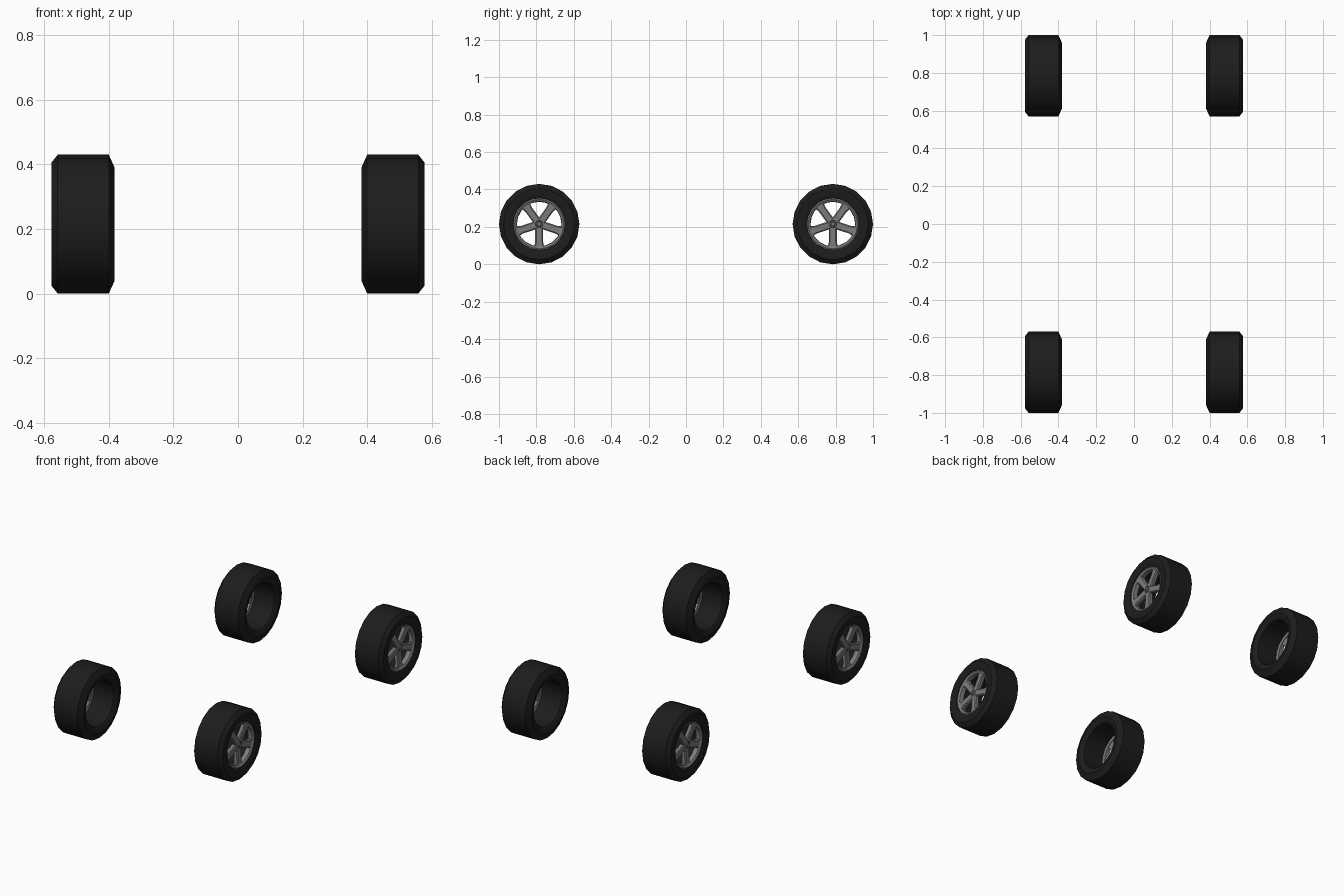
import bpy, bmesh
from math import sin, cos, pi, radians
from mathutils import Vector

if "Cube" in bpy.data.objects:
    bpy.data.objects.remove(bpy.data.objects["Cube"])

AXLE_Z, AXLE_Y = 0.215, 0.785


def material(name, v):
    m = bpy.data.materials.new(name)
    m.diffuse_color = (v, v, v, 1)
    m.use_nodes = True
    m.node_tree.nodes["Principled BSDF"].inputs["Base Color"].default_value = m.diffuse_color
    return m


RUBBER = material("rubber", 0.012)
METAL = material("metal", 0.2)
DARK = material("dark_metal", 0.08)


def finish(name, bm, mat):
    bmesh.ops.recalc_face_normals(bm, faces=bm.faces)
    me = bpy.data.meshes.new(name)
    bm.to_mesh(me)
    bm.free()
    me.materials.append(mat)
    ob = bpy.data.objects.new(name, me)
    bpy.context.collection.objects.link(ob)
    bpy.context.view_layer.objects.active = ob
    ob.select_set(True)
    bpy.ops.object.shade_smooth_by_angle(angle=radians(30))
    ob.select_set(False)
    return ob


def revolve(name, profile, sides, mat, closed=True):
    """Revolve (x, radius) points around the x axis."""
    bm = bmesh.new()
    rings = [[bm.verts.new((x, r * cos(2 * pi * i / sides), r * sin(2 * pi * i / sides)))
              for i in range(sides)] for x, r in profile]
    n = len(rings)
    for k in range(n if closed else n - 1):
        a, b = rings[k], rings[(k + 1) % n]
        for i in range(sides):
            j = (i + 1) % sides
            bm.faces.new((a[i], a[j], b[j], b[i]))
    if not closed:
        bm.faces.new(rings[0])
        bm.faces.new(rings[-1])
    return finish(name, bm, mat)


def spokes(name, sections, count, start, mat):
    """Bevelled spokes lofted through (radius, half width, front x, back x)."""
    bm = bmesh.new()
    for s in range(count):
        a = start + 2 * pi * s / count
        out, side = Vector((0, cos(a), sin(a))), Vector((0, -sin(a), cos(a)))
        loops = []
        for r, w, f, b in sections:
            pts = [(-w, b), (-w, f - 0.005), (-w + 0.006, f),
                   (w - 0.006, f), (w, f - 0.005), (w, b)]
            loops.append([bm.verts.new(out * r + side * t + Vector((x, 0, 0))) for t, x in pts])
        for p, q in zip(loops, loops[1:]):
            for i in range(6):
                j = (i + 1) % 6
                bm.faces.new((p[i], p[j], q[j], q[i]))
        bm.faces.new(loops[0])
        bm.faces.new(loops[-1])
    return finish(name, bm, mat)


# Parts of one wheel, outer face towards +x
tyre = revolve("tyre", [
    (0.400, 0.215), (0.558, 0.215), (0.578, 0.190), (0.578, 0.155), (0.570, 0.139),
    (0.535, 0.137), (0.396, 0.139), (0.387, 0.150), (0.382, 0.175)], 20, RUBBER)
rim = revolve("rim", [
    (0.566, 0.139), (0.569, 0.132), (0.562, 0.121), (0.535, 0.119), (0.532, 0.138)], 20, METAL)
star = spokes("spokes", [
    (0.010, 0.021, 0.558, 0.536), (0.030, 0.021, 0.558, 0.536),
    (0.095, 0.021, 0.562, 0.538), (0.123, 0.027, 0.562, 0.538)], 5, radians(54), METAL)
hub = revolve("hub", [
    (0.534, 0.026), (0.556, 0.026), (0.560, 0.019), (0.556, 0.016)], 20, DARK, closed=False)
cap = revolve("hub_cap", [
    (0.550, 0.013), (0.562, 0.013), (0.565, 0.009)], 12, METAL, closed=False)

# Place the four wheels, mirrored left to right
for part in (tyre, rim, star, hub, cap):
    base = part.name
    right = part.data
    left = right.copy()
    for v in left.vertices:
        v.co.x = -v.co.x
    left.flip_normals()
    for mesh, sx in ((right, "right"), (left, "left")):
        for y, sy in ((-AXLE_Y, "front"), (AXLE_Y, "back")):
            ob = part.copy()
            ob.data = mesh
            ob.name = f"{sy}_{sx}_{base}"
            ob.location = (0, y, AXLE_Z)
            bpy.context.collection.objects.link(ob)
    bpy.data.objects.remove(part)
